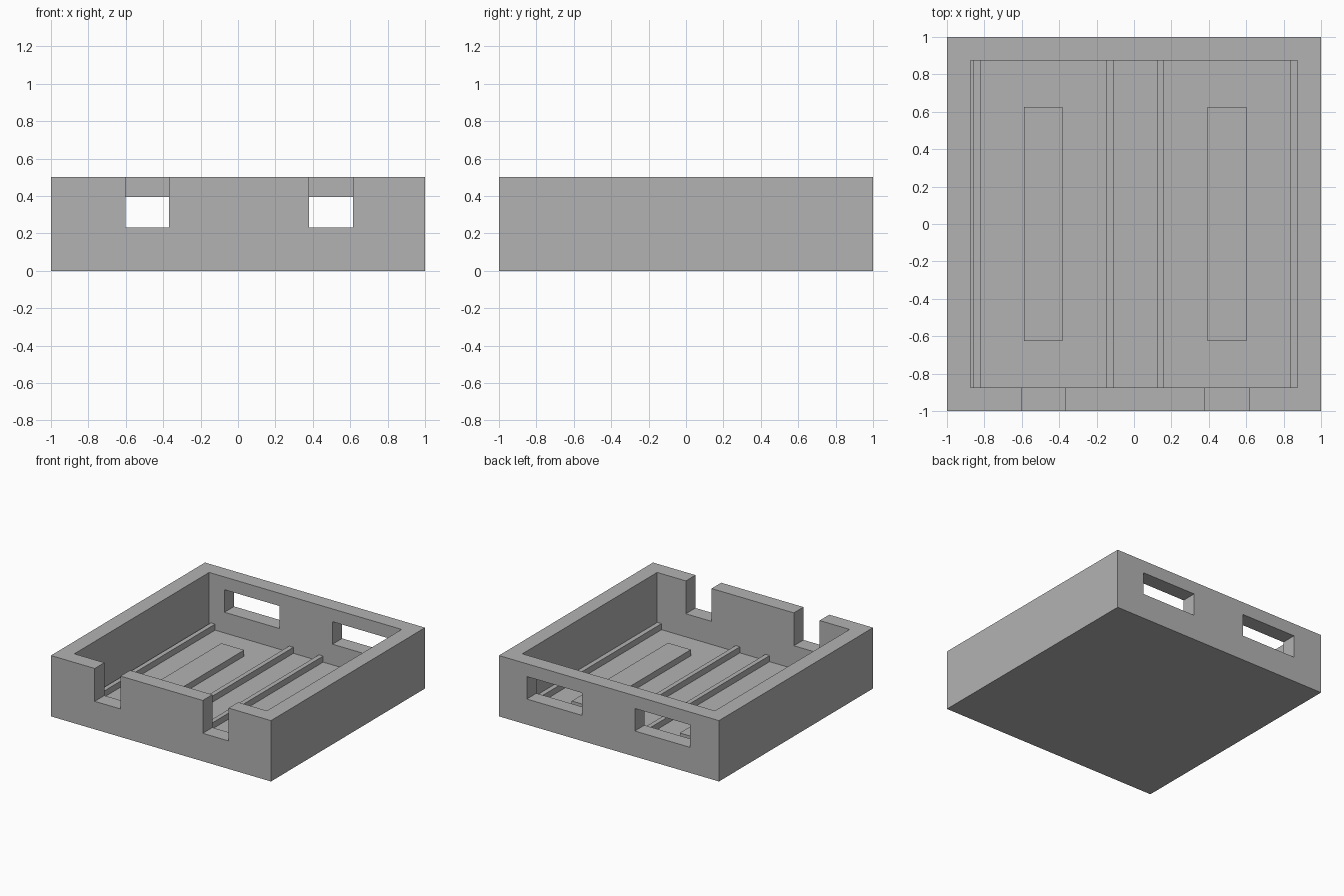
import bpy
import bmesh
from mathutils import Matrix, Vector

cube = bpy.data.objects.get("Cube")
if cube:
    bpy.data.objects.remove(cube, do_unlink=True)

grey = bpy.data.materials.new("plain_grey")
grey.use_nodes = True
colour = (0.45, 0.45, 0.45, 1)
grey.diffuse_color = colour
grey.node_tree.nodes["Principled BSDF"].inputs["Base Color"].default_value = colour


def box(name, x, y, z):
    """Box spanning the given (low, high) ranges."""
    bm = bmesh.new()
    centre = Vector([sum(r) / 2 for r in (x, y, z)])
    size = [r[1] - r[0] for r in (x, y, z)]
    bmesh.ops.create_cube(bm, size=1,
                          matrix=Matrix.Translation(centre) @ Matrix.Diagonal((*size, 1)))
    mesh = bpy.data.meshes.new(name)
    bm.to_mesh(mesh)
    bm.free()
    mesh.materials.append(grey)
    obj = bpy.data.objects.new(name, mesh)
    bpy.context.collection.objects.link(obj)
    return obj


def cut(target, x, y, z):
    """Subtract a box from the target and discard the cutter."""
    cutter = box("cutter", x, y, z)
    cutter.hide_render = True
    mod = target.modifiers.new("cut", "BOOLEAN")
    mod.operation = "DIFFERENCE"
    mod.solver = "EXACT"
    mod.object = cutter
    bpy.context.view_layer.objects.active = target
    bpy.ops.object.modifier_apply(modifier=mod.name)
    bpy.data.objects.remove(cutter, do_unlink=True)


HEIGHT, FLOOR, RIB_TOP, INNER = 0.5, 0.04, 0.09, 0.875

# Open tray
tray = box("tray", (-1, 1), (-1, 1), (0, HEIGHT))
cut(tray, (-INNER, INNER), (-INNER, INNER), (FLOOR, 1))

for side, cx in (("right", -0.485), ("left", 0.497)):
    # Front notch and rear window
    cut(tray, (cx - 0.117, cx + 0.117), (-1.1, -0.8), (0.23, 1))
    cut(tray, (cx - 0.25, cx + 0.25), (0.8, 1.1), (0.21, 0.395))
    # Raised pad and the pair of rails beside it, sunk slightly into the floor
    box(side + "_pad", (cx - 0.104, cx + 0.104), (-0.625, 0.625), (FLOOR - 0.01, RIB_TOP))
    for place, rx in (("right", cx - 0.355), ("left", cx + 0.357)):
        box(f"{side}_bay_{place}_rail", (rx - 0.019, rx + 0.019),
            (-INNER - 0.005, INNER + 0.005), (FLOOR - 0.01, RIB_TOP))
